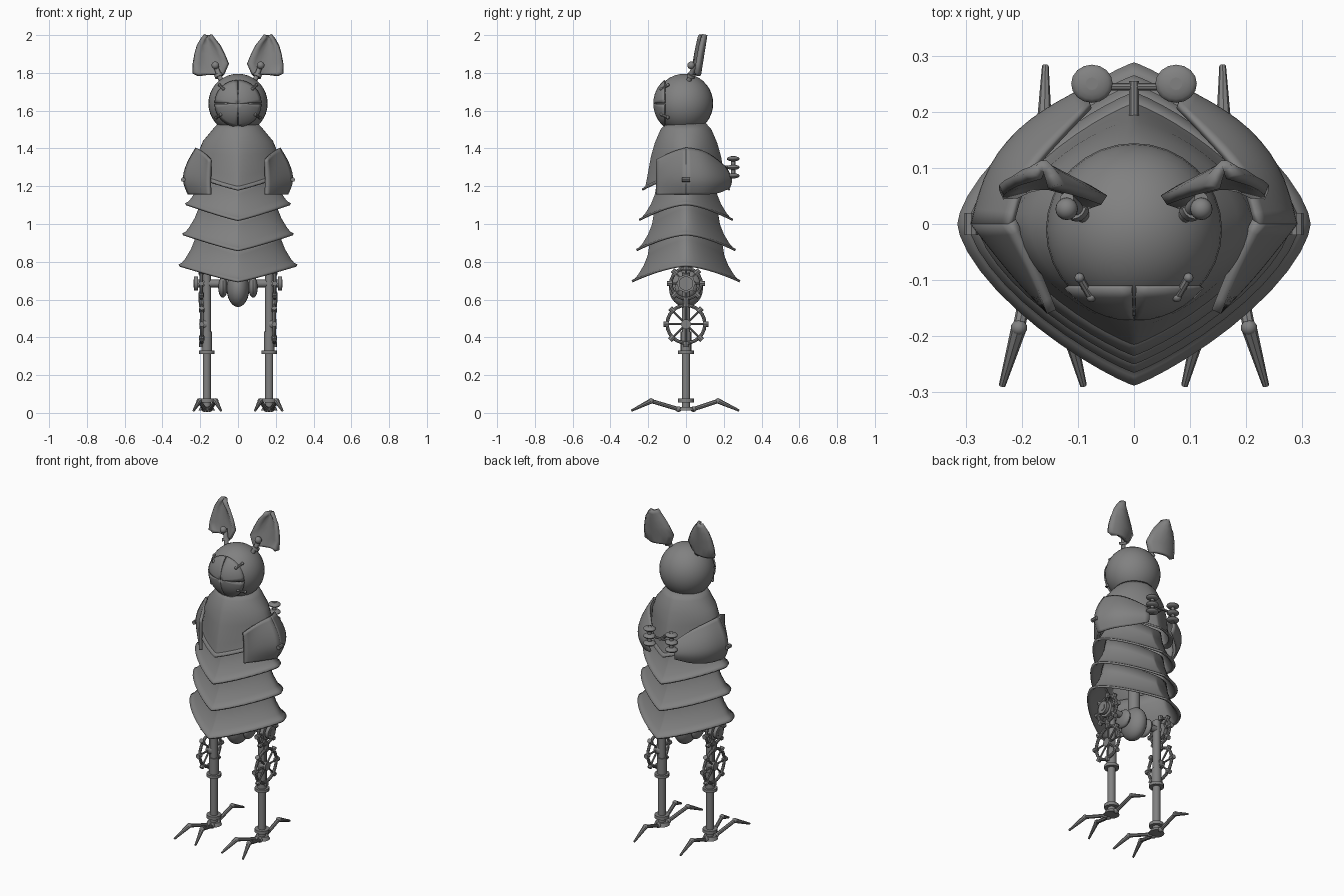
import bpy
import bmesh
from math import sin, cos, pi, radians
from mathutils import Vector, Matrix

if "Cube" in bpy.data.objects:
    bpy.data.objects.remove(bpy.data.objects["Cube"])

metal = bpy.data.materials.new("grey metal")
metal.use_nodes = True
GREY = (0.22, 0.22, 0.22, 1)
metal.diffuse_color = GREY
metal.node_tree.nodes["Principled BSDF"].inputs["Base Color"].default_value = GREY
parts = []


def add(name, mesh, solid=0.0, subdiv=0, offset=-1):
    mesh.materials.append(metal)
    ob = bpy.data.objects.new(name, mesh)
    bpy.context.collection.objects.link(ob)
    if subdiv:
        m = ob.modifiers.new("round", 'SUBSURF')
        m.levels = m.render_levels = subdiv
        m.boundary_smooth = 'PRESERVE_CORNERS'
    if solid:
        m = ob.modifiers.new("thickness", 'SOLIDIFY')
        m.thickness, m.offset = solid, offset
    parts.append(ob)
    return ob


def from_bm(name, bm):
    mesh = bpy.data.meshes.new(name)
    bm.to_mesh(mesh)
    bm.free()
    return add(name, mesh)


def loft(name, rows, closed=False, **kw):
    n = len(rows[0])
    faces = []
    for r in range(len(rows) - 1):
        for c in range(n if closed else n - 1):
            d = (c + 1) % n
            faces.append((r * n + c, (r + 1) * n + c, (r + 1) * n + d, r * n + d))
    mesh = bpy.data.meshes.new(name)
    mesh.from_pydata([p for row in rows for p in row], [], faces)
    bm = bmesh.new()
    bm.from_mesh(mesh)
    bmesh.ops.recalc_face_normals(bm, faces=bm.faces)
    bm.to_mesh(mesh)
    bm.free()
    return add(name, mesh, **kw)


def rod(name, a, b, r1, r2=None, seg=14):
    a, b = Vector(a), Vector(b)
    bm = bmesh.new()
    turn = (b - a).to_track_quat('Z', 'Y').to_matrix().to_4x4()
    bmesh.ops.create_cone(bm, cap_ends=True, segments=seg, radius1=r1,
                          radius2=r1 if r2 is None else r2, depth=(b - a).length,
                          matrix=Matrix.Translation((a + b) / 2) @ turn)
    return from_bm(name, bm)


def ball(name, centre, size, seg=16):
    bm = bmesh.new()
    bmesh.ops.create_uvsphere(bm, u_segments=seg, v_segments=seg // 2 + 2, radius=1,
                              matrix=Matrix.Translation(centre) @ Matrix.Diagonal((*size, 1)))
    return from_bm(name, bm)


def wheel(name, x, z, radius, tube, spokes):
    # Rim in the side plane, with spokes and rim knobs
    rows = []
    for i in range(24):
        a = 2 * pi * i / 24
        ring = [radius + tube * cos(2 * pi * j / 8) for j in range(8)]
        rows.append([(x + tube * sin(2 * pi * j / 8), ring[j] * cos(a), z + ring[j] * sin(a))
                     for j in range(8)])
    loft(name + "_rim", rows + [rows[0]], closed=True)
    for i in range(spokes):
        a = 2 * pi * i / spokes
        d = Vector((0, cos(a), sin(a)))
        c = Vector((x, 0, z))
        rod(name + "_spoke", c, c + d * radius, tube * 0.6, seg=8)
        rod(name + "_knob", c + d * (radius - tube), c + d * (radius + 0.02), 0.014, seg=8)


def ring(zs, zf, rx, ry, p, n=48):
    # Pointed front and back, rounder sides, with a hem that dips at the points
    out = []
    for i in range(n):
        c, s = cos(2 * pi * i / n), sin(2 * pi * i / n)
        x = rx * abs(c) ** (2 / p) * (1 if c > 0 else -1)
        y = ry * abs(s) ** (2 / (p + 0.4)) * (1 if s > 0 else -1)
        out.append((x, y, zs + (zf - zs) * s * s))
    return out


# Cloak and the three flared skirts beneath it
cloak = [(1.54, 1.54, .10, .10, 1.8), (1.50, 1.50, .135, .135, 1.7), (1.44, 1.43, .185, .165, 1.5),
         (1.38, 1.36, .21, .185, 1.35), (1.30, 1.25, .225, .205, 1.2),
         (1.275, 1.20, .24, .215, 1.17), (1.265, 1.185, .265, .235, 1.15)]
loft("cloak", [ring(*r) for r in cloak], closed=True, solid=0.01)
flare = [(.19, .095), (.13, .085), (.08, .065), (.03, .035), (.008, .016), (0, 0)]
for name, zs, rx, ry in (("upper_skirt", 1.11, .28, .25), ("middle_skirt", .95, .295, .265),
                         ("lower_skirt", .785, .315, .288)):
    loft(name, [ring(zs + dz, zs - .083 + dz, rx - dr, ry - dr, 1.15) for dz, dr in flare],
         closed=True, solid=0.012)

# Head with a four-part face plate held by staples
HEAD = Vector((0, -0.01, 1.638))
ball("head", HEAD, (.157, .154, .157), 32)
for q in range(4):
    rows = []
    for i in range(7):
        t = radians(1 + 49 * i / 6)
        rows.append([HEAD + 0.159 * Vector((sin(t) * cos(f), -cos(t), sin(t) * sin(f)))
                     for f in (radians(q * 90 + 1.5 + 87 * j / 8) for j in range(9))])
    loft("face_plate", rows, solid=0.008, offset=0)
for f in (45, 135, 213, 327):
    ends = [HEAD + 0.162 * Vector((sin(t) * cos(radians(f)), -cos(t), sin(t) * sin(radians(f))))
            for t in (radians(42), radians(58))]
    rod("face_staple", *ends, 0.007, seg=8)
    for e in ends:
        ball("staple_end", e, (.009, .009, .009), 8)

for s in (-1, 1):
    # Ears: cupped plates on short stems
    rows = []
    for z, x0, x1 in ((1.79, .085, .21), (1.80, .075, .237), (1.85, .053, .236), (1.90, .075, .227),
                      (1.945, .10, .213), (1.98, .13, .19), (2.0, .145, .172)):
        rows.append([(s * (x0 + (x1 - x0) * u), .033 + (z - 1.79) * .16 + .018 * u
                      + .028 * (1 - (2 * u - 1) ** 2), z) for u in (i / 6 for i in range(7))])
    loft("ear", rows, solid=0.02, offset=0)
    ball("ear_bolt", (s * .12, .027, 1.84), (.02, .02, .02))
    rod("ear_stem", (s * .09, .015, 1.76), (s * .12, .045, 1.84), .013)
    rod("ear_collar", (s * .1, .025, 1.778), (s * .106, .03, 1.792), .022)

    # Arms: curved shells folded round to the back
    cols = [(.155, -.16, 1.34, 1.155, 0), (.225, -.09, 1.385, 1.155, .7), (.295, 0, 1.405, 1.155, 1),
            (.268, .11, 1.395, 1.155, 1), (.19, .195, 1.36, 1.16, 1), (.09, .245, 1.30, 1.19, .5)]
    rows = []
    for v, k in ((0, .76), (.3, .92), (.6, 1), (.8, .98), (1, .9)):
        rows.append([(s * x * (1 + (k - 1) * w), y * (1 + (k - 1) * w), zt + (zb - zt) * v)
                     for x, y, zt, zb, w in cols])
    loft("upper_arm_shell", [r[:3] for r in rows], solid=0.018, subdiv=2)
    loft("forearm_shell", [r[2:] for r in rows], solid=0.012, subdiv=2)
    rod("elbow_tab", (s * .29, -.02, 1.235), (s * .29, .02, 1.235), .012, seg=8)

    # Hands: three stacked fingers on a post
    for z in (1.255, 1.30, 1.345):
        ball("finger", (s * .075, .25, z), (.037, .034, .014))
    rod("hand_post", (s * .075, .25, 1.24), (s * .075, .25, 1.36), .011)

    # Hip joint and wheels
    X = s * .165
    rod("hip_axle", (0, 0, .685), (s * .235, 0, .685), .02)
    rod("hip_cap", (s * .212, 0, .685), (s * .232, 0, .685), .038, seg=16)
    ball("hip_bulb", (s * .08, 0, .665), (.025, .06, .055))
    wheel("hip_wheel", s * .195, .685, .08, .009, 8)
    rod("hip_hub", (s * .185, 0, .685), (s * .205, 0, .685), .05, seg=8)
    wheel("knee_wheel", s * .192, .47, .1, .009, 8)
    rod("knee_hub", (s * .165, 0, .47), (s * .205, 0, .47), .026)

    # Leg
    rod("thigh", (X, 0, .42), (X, 0, .74), .022)
    rod("knee_sleeve", (X, 0, .32), (X, 0, .43), .028)
    rod("knee_collar", (X, 0, .312), (X, 0, .33), .042)
    rod("shin", (X, 0, .03), (X, 0, .33), .022)
    rod("ankle_collar", (X, 0, .055), (X, 0, .075), .042)
    rod("foot_base", (X, 0, .012), (X, 0, .032), .045, .035)

    # Two front toes and one rear toe, each with a knuckle and a claw
    for kx, ky, tx, ty in ((s * .205, -.185, s * .235, -.288), (s * .118, -.185, s * .09, -.288),
                           (s * .16, .17, s * .158, .282)):
        side = 1 if ky > 0 else -1
        root = (X + (kx - X) * .3, side * .04, .02)
        rod("toe", root, (kx, ky, .063), .011, seg=8)
        ball("toe_knuckle", (kx, ky, .063), (.015, .015, .015), 10)
        ball("toe_root", root, (.017, .017, .015), 10)
        rod("claw", (kx, ky, .063), (tx, ty, .012), .014, .006, seg=8)

# Clasp between the hands, belly and inner spine
rod("clasp_bar", (-.08, .245, 1.30), (.08, .245, 1.30), .007, seg=10)
rod("clasp_post", (0, .18, 1.30), (0, .255, 1.30), .009, seg=10)
ball("belly", (0, 0, .66), (.06, .09, .1), 20)
rod("spine", (0, 0, .70), (0, 0, 1.45), .035)

bpy.ops.object.select_all(action='DESELECT')
for ob in parts:
    ob.select_set(True)
bpy.context.view_layer.objects.active = parts[0]
bpy.ops.object.shade_smooth_by_angle(angle=radians(35))
